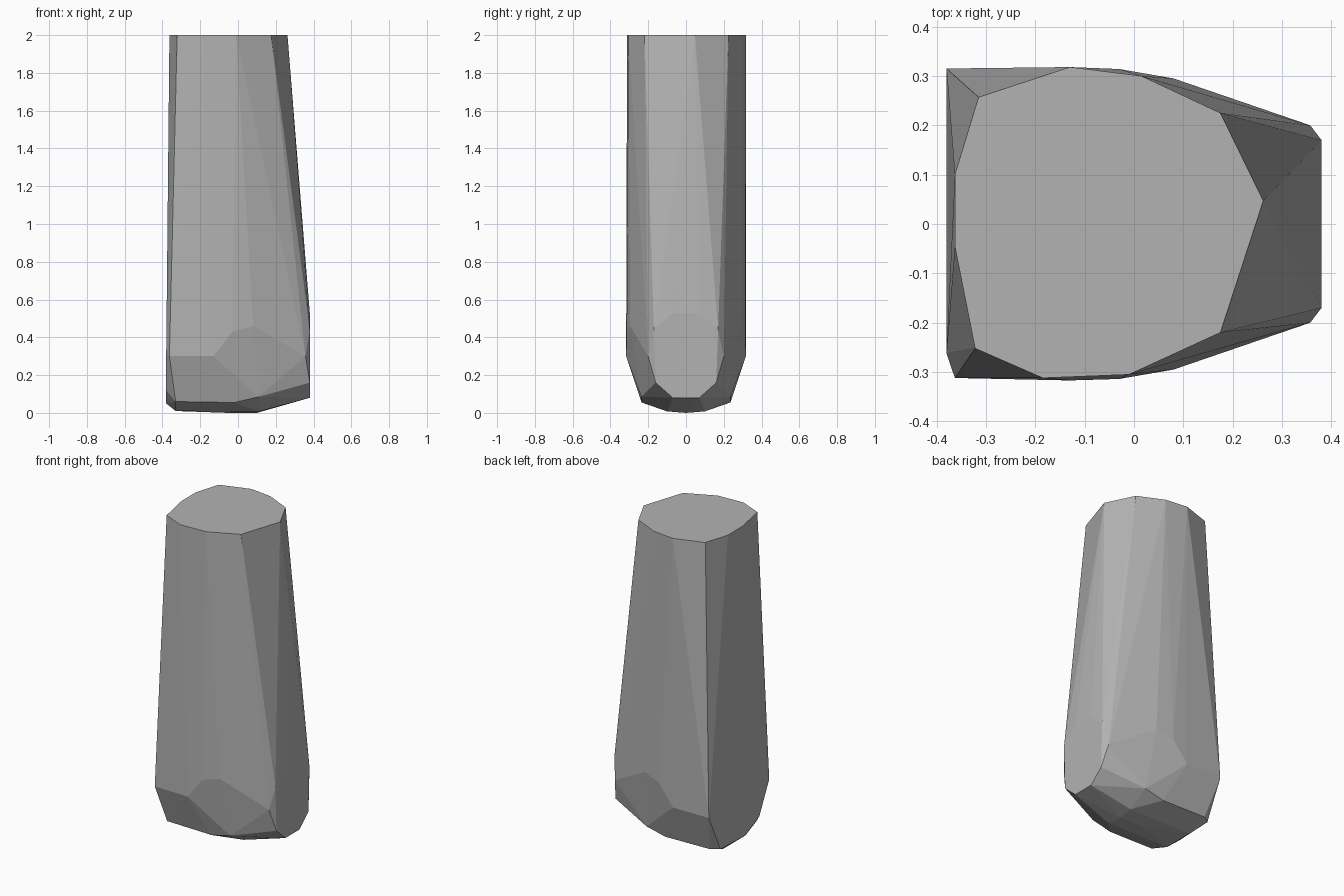
import bpy, bmesh, math

if "Cube" in bpy.data.objects:
    bpy.data.objects.remove(bpy.data.objects["Cube"])

def both(points):
    """Mirror points front to back."""
    return [(x, s * y, z) for x, y, z in points for s in (-1, 1)]

# flat top outline
top = [(-.315, .257), (-.13, .318), (.015, .30), (.175, .225), (.262, .047),
       (.175, -.22), (-.01, -.305), (-.185, -.312), (-.322, -.252),
       (-.363, -.045), (-.363, .10)]
points = [(x, y, 2.0) for x, y in top]

# flat right end, chamfered front and back
points += both([(.38, .07, .08), (.38, .16, .16), (.38, .17, .44),
                (.38, .07, .53), (.357, .20, .30)])

# shoulders of the broad sides and the lower belt
points += both([(-.13, .317, .30), (-.03, .314, .43), (.08, .295, .46),
                (.11, .235, .085), (-.02, .235, .055), (-.33, .235, .06)])

# uneven left end
points += [(-.363, -.312, .30), (-.38, -.262, .32), (-.38, -.19, .12),
           (-.38, -.05, .05), (-.38, .315, .30), (-.38, .20, .06)]

# underside
points += both([(.11, .10, .008), (-.33, .10, .01)])
points += [(.10, 0, 0), (-.05, 0, 0)]

bm = bmesh.new()
for p in points:
    bm.verts.new(p)
hull = bmesh.ops.convex_hull(bm, input=bm.verts[:])
loose = [v for v in bm.verts if not v.link_faces]
bmesh.ops.delete(bm, geom=loose, context='VERTS')
bmesh.ops.dissolve_limit(bm, angle_limit=math.radians(1), verts=bm.verts[:], edges=bm.edges[:])
bmesh.ops.recalc_face_normals(bm, faces=bm.faces[:])

mesh = bpy.data.meshes.new("stone_pillar")
bm.to_mesh(mesh)
bm.free()
stone = bpy.data.materials.new("grey stone")
stone.diffuse_color = (.45, .45, .45, 1)
stone.use_nodes = True
stone.node_tree.nodes["Principled BSDF"].inputs["Base Color"].default_value = stone.diffuse_color
mesh.materials.append(stone)
bpy.context.collection.objects.link(bpy.data.objects.new("stone_pillar", mesh))
